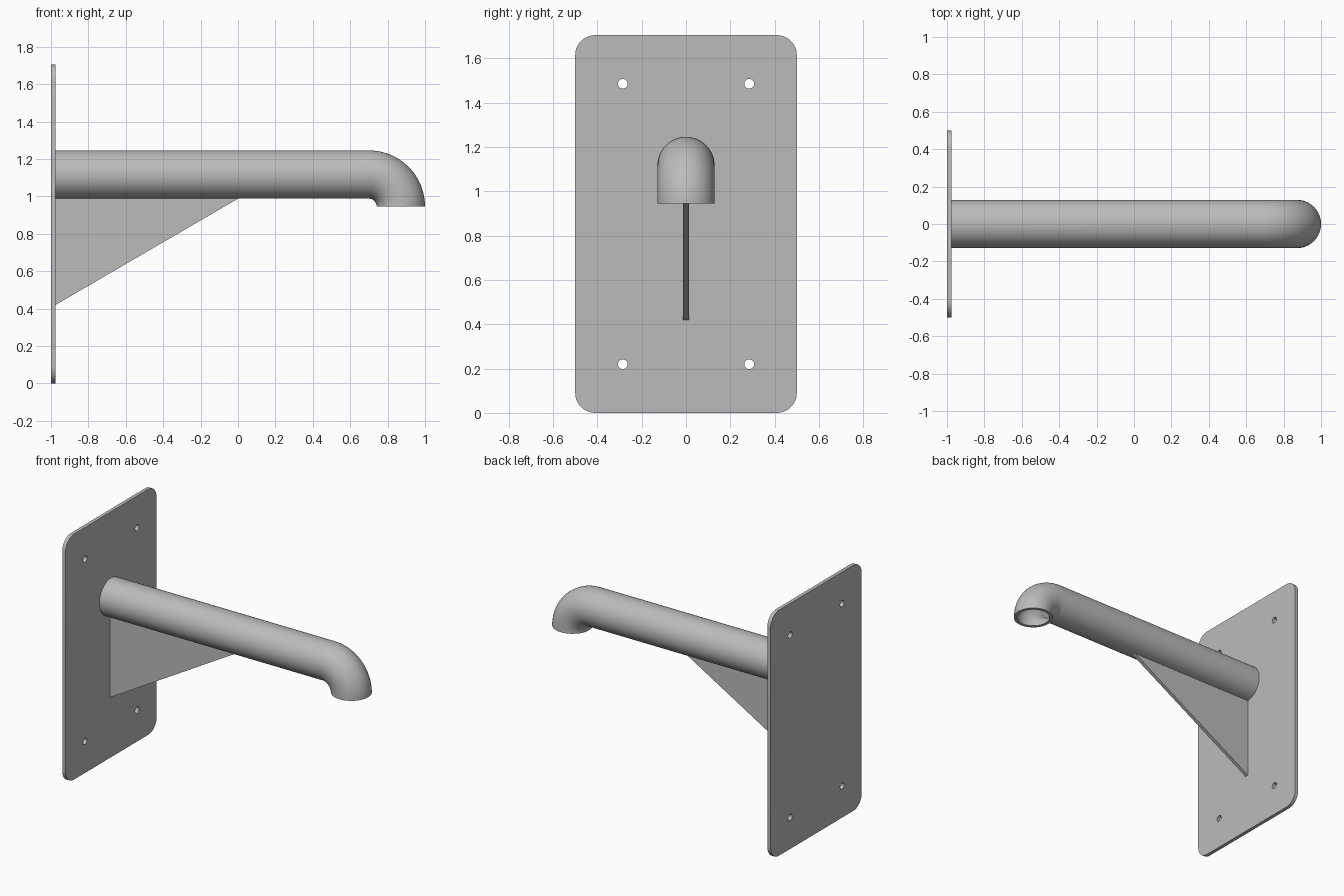
import bpy, bmesh
from math import sin, cos, pi, radians
from mathutils import Vector

cube = bpy.data.objects.get("Cube")
if cube:
    bpy.data.objects.remove(cube, do_unlink=True)

steel = bpy.data.materials.new("grey_steel")
steel.use_nodes = True
GREY = (0.5, 0.5, 0.5, 1)
steel.diffuse_color = GREY
steel.node_tree.nodes["Principled BSDF"].inputs["Base Color"].default_value = GREY

WALL_X, THICK = -1.0, 0.025
PLATE_W, PLATE_H, CORNER = 1.0, 1.705, 0.09
PIPE_R, BORE_R, BEND_R = 0.129, 0.107, 0.172
BEND_X, MOUTH_Z = 0.699, 0.945
PIPE_Z = MOUTH_Z + BEND_R


def arc(cx, cy, r, start, end, steps):
    return [(cx + r * cos(start + (end - start) * i / steps),
             cy + r * sin(start + (end - start) * i / steps)) for i in range(steps + 1)]


def flat_part(name, outlines, thickness, location, rotation):
    """Filled 2D outlines (inner ones become holes) extruded about their plane."""
    curve = bpy.data.curves.new(name, "CURVE")
    curve.dimensions = "2D"
    curve.fill_mode = "BOTH"
    curve.extrude = thickness / 2
    for pts in outlines:
        spline = curve.splines.new("POLY")
        spline.points.add(len(pts) - 1)
        for p, (x, y) in zip(spline.points, pts):
            p.co = (x, y, 0, 1)
        spline.use_cyclic_u = True
    curve.materials.append(steel)
    obj = bpy.data.objects.new(name, curve)
    obj.location, obj.rotation_euler = location, rotation
    bpy.context.collection.objects.link(obj)
    finish(obj)


def finish(obj):
    bpy.ops.object.select_all(action="DESELECT")
    obj.select_set(True)
    bpy.context.view_layer.objects.active = obj
    if obj.type == "CURVE":
        bpy.ops.object.convert(target="MESH")
        obj = bpy.context.object
    bpy.ops.object.shade_smooth_by_angle(angle=radians(35))


# Wall plate: rounded rectangle with four bolt holes
outline = []
for k, (sx, sy) in enumerate([(1, 1), (-1, 1), (-1, -1), (1, -1)]):
    outline += arc(sx * (PLATE_W / 2 - CORNER), PLATE_H / 2 + sy * (PLATE_H / 2 - CORNER),
                   CORNER, k * pi / 2, (k + 1) * pi / 2, 10)
holes = [arc(sx * 0.285, PLATE_H / 2 + sy * 0.633, 0.022, 0, 2 * pi, 24)[:-1]
         for sx in (-1, 1) for sy in (-1, 1)]
flat_part("wall_plate", [outline] + holes, THICK,
          (WALL_X + THICK / 2, 0, 0), (pi / 2, 0, pi / 2))

# Triangular gusset under the pipe
face_x = WALL_X + THICK
flat_part("gusset", [[(face_x, 0.42), (0, 0.988), (0, 0.993), (face_x, 0.993)]],
          THICK, (0, 0, 0), (pi / 2, 0, 0))

# Hollow pipe with a downward elbow: outer skin out, bore back
SIDES = 64
path = [(Vector((face_x, 0, PIPE_Z)), Vector((0, 0, 1)))]
for x, z in arc(BEND_X, MOUTH_Z, BEND_R, pi / 2, 0, 24):
    path.append((Vector((x, 0, z)), Vector((x - BEND_X, 0, z - MOUTH_Z)).normalized()))
bm = bmesh.new()
rings = []
for r, stations in ((PIPE_R, path), (BORE_R, path[::-1])):
    for centre, out in stations:
        rings.append([bm.verts.new(centre + r * (out * cos(a) + Vector((0, sin(a), 0))))
                      for a in (2 * pi * i / SIDES for i in range(SIDES))])
for a, b in zip(rings, rings[1:] + rings[:1]):
    for i in range(SIDES):
        j = (i + 1) % SIDES
        bm.faces.new((a[i], a[j], b[j], b[i]))
bmesh.ops.recalc_face_normals(bm, faces=bm.faces)
mesh = bpy.data.meshes.new("pipe")
bm.to_mesh(mesh)
bm.free()
mesh.materials.append(steel)
pipe = bpy.data.objects.new("pipe", mesh)
bpy.context.collection.objects.link(pipe)
finish(pipe)
